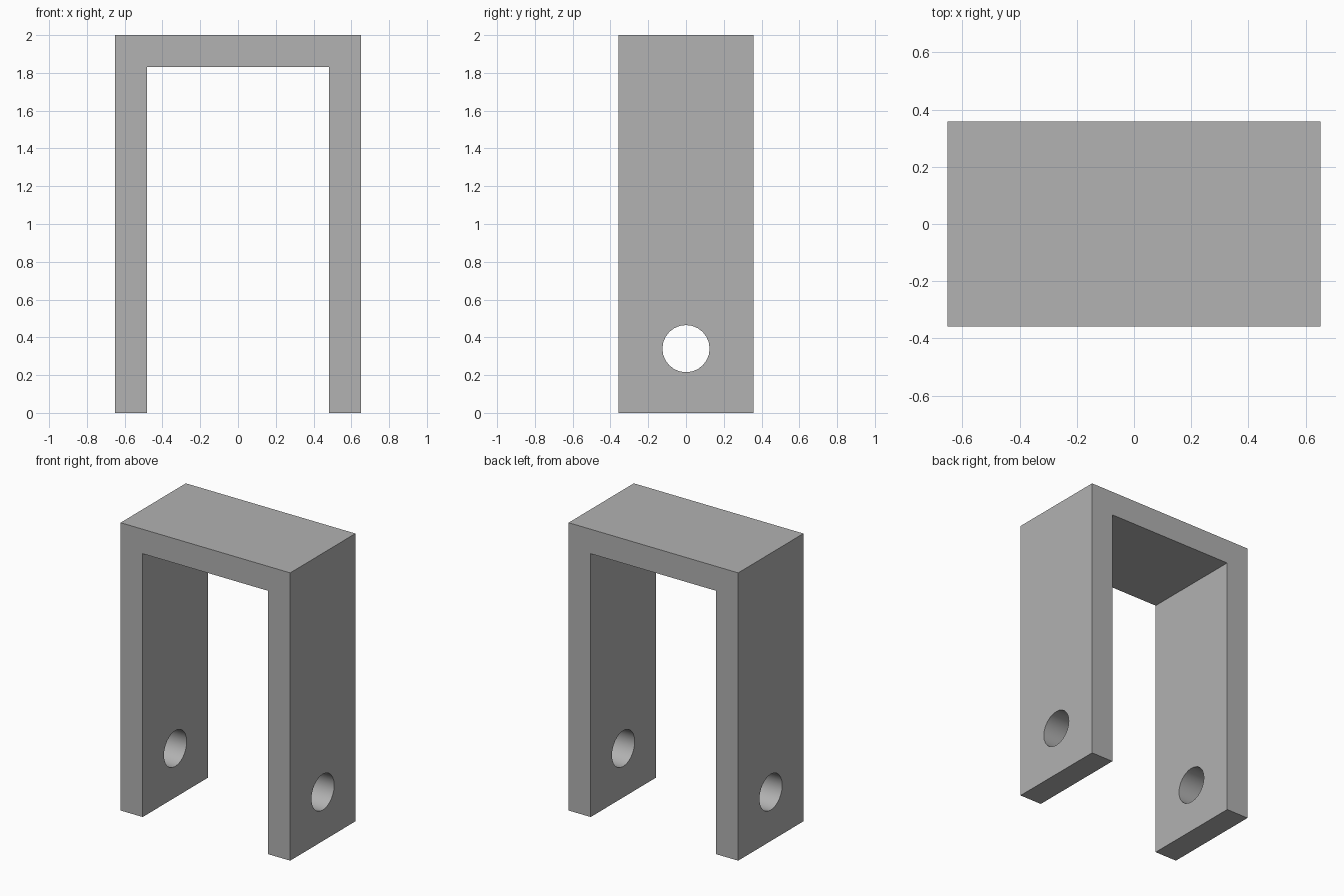
import bpy
import bmesh
import math

old = bpy.data.objects.get("Cube")
if old:
    bpy.data.objects.remove(old, do_unlink=True)

HALF_W, HALF_D, HEIGHT, WALL = 0.652, 0.358, 2.0, 0.17
HOLE_R, HOLE_Z = 0.125, 0.34

# Plain grey material
grey = bpy.data.materials.new("grey")
grey.use_nodes = True
colour = (0.445, 0.445, 0.445, 1)
grey.diffuse_color = colour
grey.node_tree.nodes["Principled BSDF"].inputs["Base Color"].default_value = colour

# Bracket: an upside-down U profile, extruded front to back
inner, under = HALF_W - WALL, HEIGHT - WALL
half = [(inner, under), (inner, 0), (HALF_W, 0), (HALF_W, HEIGHT)]
profile = half + [(-x, z) for x, z in reversed(half)]

bm = bmesh.new()
face = bm.faces.new([bm.verts.new((x, -HALF_D, z)) for x, z in profile])
extruded = bmesh.ops.extrude_face_region(bm, geom=[face])["geom"]
bmesh.ops.translate(bm, vec=(0, 2 * HALF_D, 0),
                    verts=[g for g in extruded if isinstance(g, bmesh.types.BMVert)])
bmesh.ops.recalc_face_normals(bm, faces=bm.faces)
mesh = bpy.data.meshes.new("bracket")
bm.to_mesh(mesh)
bm.free()
mesh.materials.append(grey)
bracket = bpy.data.objects.new("bracket", mesh)
bpy.context.collection.objects.link(bracket)

# Pin hole through both legs
bpy.ops.mesh.primitive_cylinder_add(vertices=24, radius=HOLE_R, depth=2,
                                    location=(0, 0, HOLE_Z),
                                    rotation=(0, math.pi / 2, 0))
cutter = bpy.context.object
cutter.name = "pin_hole_cutter"
cutter.hide_render = True
cutter.data.materials.append(grey)

bpy.ops.object.select_all(action="DESELECT")
bracket.select_set(True)
bpy.context.view_layer.objects.active = bracket
cut = bracket.modifiers.new("pin_hole", "BOOLEAN")
cut.operation = "DIFFERENCE"
cut.solver = "EXACT"
cut.object = cutter
bpy.ops.object.modifier_apply(modifier=cut.name)
bpy.data.objects.remove(cutter, do_unlink=True)

# Smooth hole walls, sharp edges elsewhere
bpy.ops.object.shade_smooth_by_angle(angle=math.radians(30))
